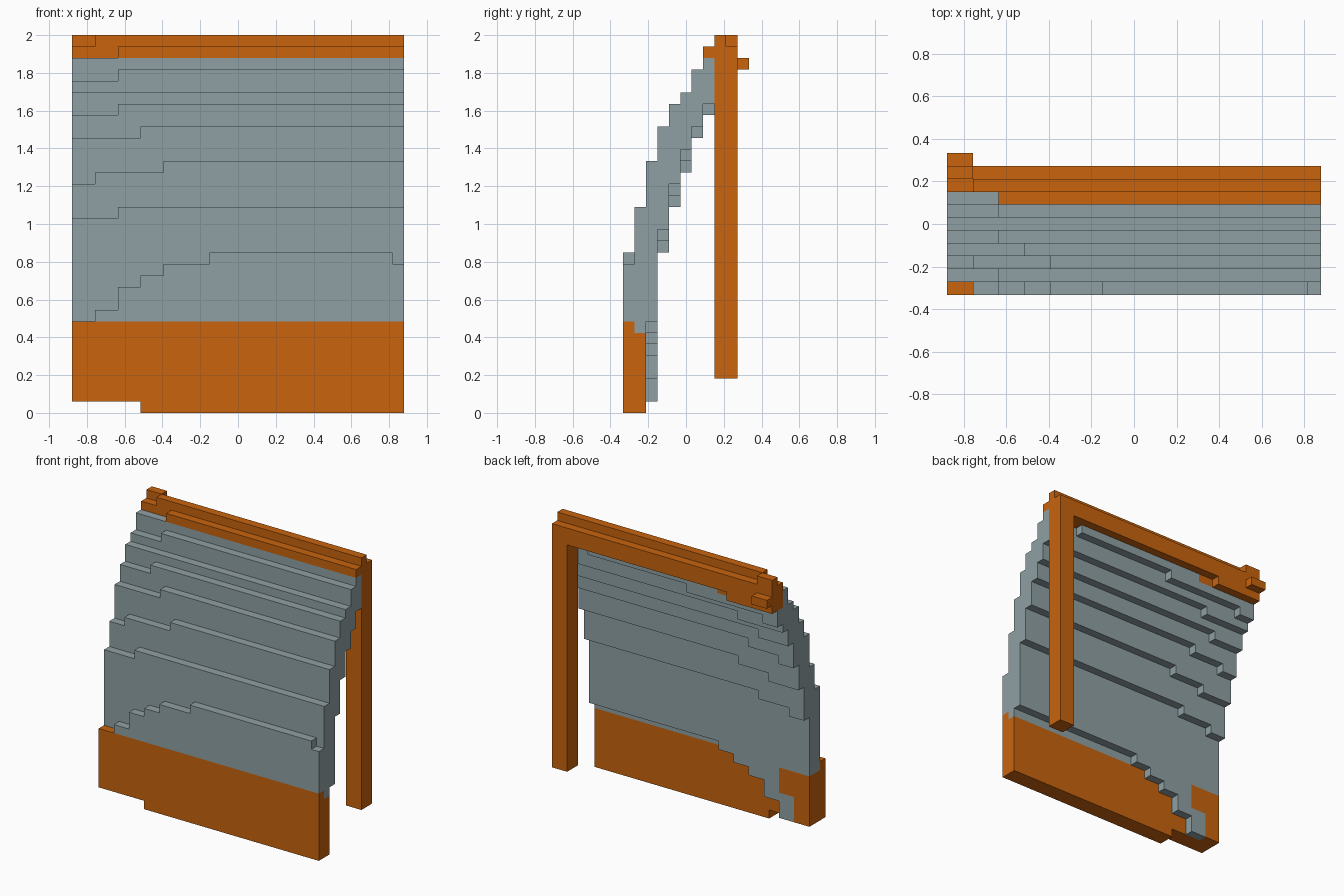
import bpy, bmesh

if "Cube" in bpy.data.objects:
    bpy.data.objects.remove(bpy.data.objects["Cube"])

U = 2 / 33            # one block
NX, NY = 29, 11       # blocks across and deep


def material(name, rgb):
    m = bpy.data.materials.new(name)
    m.diffuse_color = (*rgb, 1)
    m.use_nodes = True
    m.node_tree.nodes["Principled BSDF"].inputs["Base Color"].default_value = m.diffuse_color
    return m


ORANGE = material("orange", (0.578, 0.127, 0.004))
GRAY = material("blue gray", (0.279, 0.352, 0.371))


def steps(runs, end):
    """Turn [(start, height), ...] into the corner points of a stepped line."""
    pts = []
    for k, (x, z) in enumerate(runs):
        x2 = runs[k + 1][0] if k + 1 < len(runs) else end
        pts += [(x, z), (x2, z)]
    return pts


def slab(name, y0, y1, bottom, top, mat, end=NX):
    """Stepped x-z outline, in blocks, extruded from y0 to y1."""
    outline = steps(bottom, end) + steps(top, end)[::-1]
    bm = bmesh.new()
    vs = [bm.verts.new(((x - NX / 2) * U, (y0 - NY / 2) * U, z * U)) for x, z in outline]
    face = bm.faces.new(vs)
    ext = bmesh.ops.extrude_face_region(bm, geom=[face])
    moved = [g for g in ext["geom"] if isinstance(g, bmesh.types.BMVert)]
    bmesh.ops.translate(bm, verts=moved, vec=(0, (y1 - y0) * U, 0))
    bmesh.ops.recalc_face_normals(bm, faces=bm.faces)
    me = bpy.data.meshes.new(name)
    bm.to_mesh(me)
    bm.free()
    me.materials.append(mat)
    ob = bpy.data.objects.new(name, me)
    bpy.context.collection.objects.link(ob)


# Lower orange band and its rear left corner
foot = [(0, 1), (6, 0)]
slab("lower_band_front", 0, 1, foot, [(0, 8)], ORANGE)
slab("lower_band_back", 1, 2, foot, [(0, 7)], ORANGE)
slab("lower_corner", 2, 3, [(0, 1), (2, 4)], [(0, 7)], ORANGE, 4)
slab("lower_corner_inset", 2, 3, [(2, 1)], [(2, 4)], GRAY, 4)

# Curved gray panel: one stepped layer per block of depth (bottom, top)
panel = [
    ([(2, 8)], [(2, 9), (4, 11), (6, 12), (8, 13), (12, 14), (28, 13)]),
    ([(0, 7)], [(0, 17), (4, 18)]),
    ([(0, 7), (4, 3), (6, 5), (8, 6), (10, 7), (12, 8)], [(0, 20), (2, 21), (8, 22)]),
    ([(0, 14), (2, 15), (6, 16)], [(0, 24), (6, 25)]),
    ([(0, 18), (4, 19), (8, 20)], [(0, 26), (4, 27)]),
    ([(0, 21), (2, 22), (6, 23)], [(0, 28)]),
    ([(0, 24), (4, 25)], [(0, 29), (4, 30)]),
    ([(0, 26), (6, 27)], [(0, 31)]),
]
for j, (bottom, top) in enumerate(panel):
    slab(f"panel_layer_{j + 1}", j, j + 1, bottom, top, GRAY)
slab("panel_upper_edge", 8, 9, [(0, 27), (2, 28), (12, 29)], [(0, 29), (8, 30)], GRAY, 25)

# Top orange beam
slab("beam_lip", 7, 8, [(4, 31)], [(4, 32)], ORANGE)
slab("beam_front", 8, 9, [(0, 29), (8, 30)], [(0, 32), (2, 33)], ORANGE)
slab("beam_back", 9, 10, [(0, 29), (6, 30)], [(0, 33), (2, 32)], ORANGE)
slab("hinge_tab", 10, 11, [(0, 30)], [(0, 31)], ORANGE, 2)

# Right rear post
slab("rear_post", 8, 10, [(27, 3)], [(27, 30)], ORANGE)
